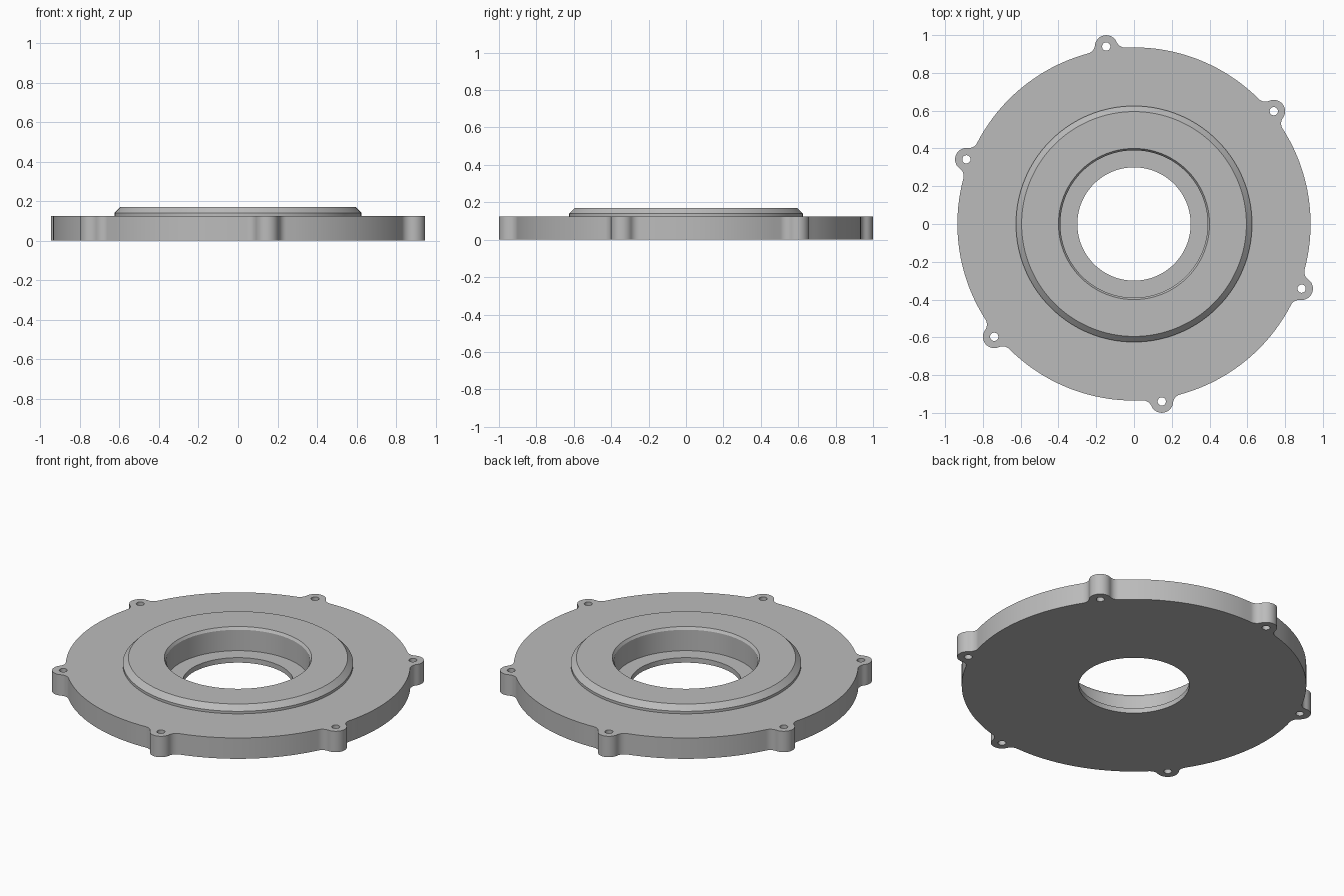
import bpy, bmesh
from math import sin, cos, pi, radians, acos, atan2

if "Cube" in bpy.data.objects:
    bpy.data.objects.remove(bpy.data.objects["Cube"])

BODY_R, EAR_D, EAR_R, FILLET_R, HOLE_R = 0.935, 0.951, 0.06, 0.05, 0.022
FIRST_EAR, PLATE_H = radians(38.9), 0.125


def arc(cx, cy, r, a0, a1, n):
    """n + 1 points along an arc from angle a0 to a1."""
    return [(cx + r * cos(a0 + (a1 - a0) * i / n),
             cy + r * sin(a0 + (a1 - a0) * i / n)) for i in range(n + 1)]


def circle(r, n, cx=0, cy=0):
    return arc(cx, cy, r, 0, 2 * pi, n)[:-1]


def rotated(pts, a):
    return [(x * cos(a) - y * sin(a), x * sin(a) + y * cos(a)) for x, y in pts]


def outline():
    """Round body with six filleted screw ears."""
    c = BODY_R + FILLET_R
    d = acos((c * c + EAR_D ** 2 - (EAR_R + FILLET_R) ** 2) / (2 * c * EAR_D))
    fx, fy = c * cos(d), c * sin(d)
    g = atan2(fy, fx - EAR_D)
    sector = arc(fx, -fy, FILLET_R, pi - d, pi - g, 8)
    sector += arc(EAR_D, 0, EAR_R, -g, g, 20)[1:]
    sector += arc(fx, fy, FILLET_R, g + pi, d + pi, 8)[1:]
    sector += arc(0, 0, BODY_R, d, pi / 3 - d, 20)[1:-1]
    return [p for k in range(6) for p in rotated(sector, FIRST_EAR + k * pi / 3)]


bm = bmesh.new()


def ring(pts, z):
    """Closed loop of vertices and edges at height z."""
    vs = [bm.verts.new((x, y, z)) for x, y in pts]
    es = [bm.edges.new((vs[i - 1], vs[i])) for i in range(len(vs))]
    return vs, es


def wall(a, b):
    """Quads joining two loops of equal length."""
    for i in range(len(a[0])):
        bm.faces.new((a[0][i - 1], a[0][i], b[0][i], b[0][i - 1]))


# Plate rim and screw holes
loops = [outline()]
for k in range(6):
    a = FIRST_EAR + k * pi / 3
    loops.append(circle(HOLE_R, 24, EAR_D * cos(a), EAR_D * sin(a)))
bottom_edges, top_edges = [], []
for pts in loops:
    low, high = ring(pts, 0), ring(pts, PLATE_H)
    wall(low, high)
    bottom_edges += low[1]
    top_edges += high[1]

# Raised boss, stepped bearing seat and central opening
profile = [(0.625, PLATE_H), (0.625, 0.14), (0.595, 0.17), (0.40, 0.17),
           (0.39, 0.155), (0.39, 0.03), (0.30, 0.03), (0.30, 0.0)]
rings = [ring(circle(r, 128), z) for r, z in profile]
for a, b in zip(rings, rings[1:]):
    wall(a, b)
top_edges += rings[0][1]
bottom_edges += rings[-1][1]

# Flat top and underside of the plate
bmesh.ops.triangle_fill(bm, use_beauty=True, edges=top_edges, normal=(0, 0, 1))
bmesh.ops.triangle_fill(bm, use_beauty=True, edges=bottom_edges, normal=(0, 0, -1))
bmesh.ops.recalc_face_normals(bm, faces=bm.faces[:])

mesh = bpy.data.meshes.new("flange_cover")
bm.to_mesh(mesh)
bm.free()
cover = bpy.data.objects.new("flange_cover", mesh)
bpy.context.collection.objects.link(cover)

grey = bpy.data.materials.new("plain grey")
grey.diffuse_color = (0.5, 0.5, 0.5, 1)
grey.use_nodes = True
grey.node_tree.nodes["Principled BSDF"].inputs["Base Color"].default_value = grey.diffuse_color
mesh.materials.append(grey)

bpy.context.view_layer.objects.active = cover
cover.select_set(True)
bpy.ops.object.shade_smooth_by_angle(angle=radians(25))
